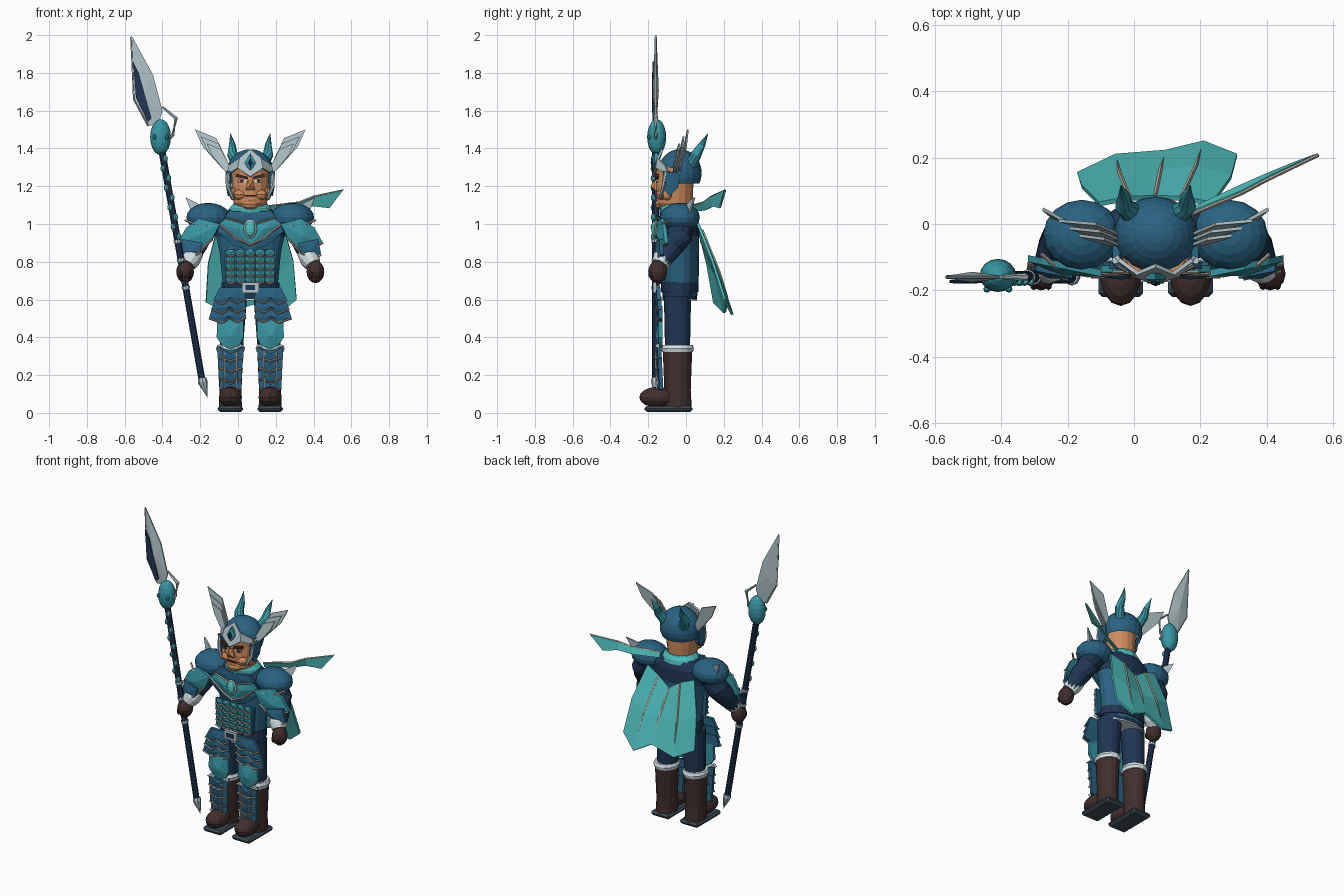
import bpy, bmesh, math
from mathutils import Vector

X0 = 0.065  # the body stands to the side of the spear


def colour(name, r, g, b):
    m = bpy.data.materials.new(name)
    lin = [((c / 255 + 0.055) / 1.055) ** 2.4 for c in (r, g, b)]
    m.diffuse_color = (*lin, 1)
    return m


BLUE = colour("steel_blue", 42, 98, 130)
TEAL = colour("teal", 56, 150, 164)
CLOTH = colour("cape_teal", 80, 190, 190)
NAVY = colour("navy", 31, 54, 83)
SILVER = colour("silver", 176, 195, 200)
FUR = colour("white_fur", 216, 230, 234)
SKIN = colour("skin", 206, 140, 94)
BROWN = colour("dark_brown", 66, 46, 46)
TRIM = colour("bronze_trim", 190, 175, 162)
SOLE = colour("dark_sole", 60, 76, 88)


def make(name, verts, faces, mat, x=X0):
    me = bpy.data.meshes.new(name)
    me.from_pydata([tuple(v) for v in verts], [], faces)
    bm = bmesh.new()
    bm.from_mesh(me)
    bmesh.ops.recalc_face_normals(bm, faces=bm.faces)
    bm.to_mesh(me)
    bm.free()
    me.materials.append(mat)
    ob = bpy.data.objects.new(name, me)
    ob.location.x = x
    bpy.context.collection.objects.link(ob)
    return ob


def skin_rings(name, rings, mat, x):
    n = len(rings[0])
    faces = [(k * n + i, k * n + (i + 1) % n, (k + 1) * n + (i + 1) % n, (k + 1) * n + i)
             for k in range(len(rings) - 1) for i in range(n)]
    faces += [tuple(range(n)), tuple(range((len(rings) - 1) * n, len(rings) * n))]
    return make(name, [v for r in rings for v in r], faces, mat, x)


def loft(name, secs, mat, n=16, x=X0):
    """Stack of ellipses (cx, cy, z, rx, ry)."""
    rings = [[(cx + rx * math.cos(2 * math.pi * (i + .5) / n), cy + ry * math.sin(2 * math.pi * (i + .5) / n), z)
              for i in range(n)] for cx, cy, z, rx, ry in secs]
    return skin_rings(name, rings, mat, x)


def tube(name, path, radii, mat, n=10, x=X0):
    p = [Vector(v) for v in path]
    rings = []
    for k, c in enumerate(p):
        q = (p[min(k + 1, len(p) - 1)] - p[max(k - 1, 0)]).to_track_quat('Z', 'Y')
        rings.append([c + q @ Vector((math.cos(2 * math.pi * i / n), math.sin(2 * math.pi * i / n), 0)) * radii[k]
                      for i in range(n)])
    return skin_rings(name, rings, mat, x)


def trim(name, path, r=0.005, x=X0):
    return tube(name, path, [r] * len(path), TRIM, 4, x)


def ball(name, c, r, mat, x=X0, u=16, v=10):
    bm = bmesh.new()
    bmesh.ops.create_uvsphere(bm, u_segments=u, v_segments=v, radius=1)
    for w in bm.verts:
        w.co = Vector([c[i] + w.co[i] * r[i] for i in range(3)])
    me = bpy.data.meshes.new(name)
    bm.to_mesh(me)
    bm.free()
    me.materials.append(mat)
    ob = bpy.data.objects.new(name, me)
    ob.location.x = x
    bpy.context.collection.objects.link(ob)
    return ob


def plate(name, pts, y, mat, s=1, bulge=0.012, t=0.02, x=X0, lean=0, back=0):
    """Front-facing plate with a raised middle; pts are (x, z)."""
    n = len(pts)
    cx, cz = sum(p[0] for p in pts) / n, sum(p[1] for p in pts) / n
    yy = [y + lean * (p[0] - cx) for p in pts]
    verts = [(s * a, v, b) for (a, b), v in zip(pts, yy)] + [(s * a, v + t, b) for (a, b), v in zip(pts, yy)]
    verts += [(s * cx, y - bulge, cz), (s * cx, y + t + back, cz)]
    faces = [(i, (i + 1) % n, 2 * n) for i in range(n)]
    faces += [(i, (i + 1) % n, n + (i + 1) % n, n + i) for i in range(n)]
    faces += [(n + (i + 1) % n, n + i, 2 * n + 1) for i in range(n)]
    return make(name, verts, faces, mat, x)


def sheet(name, pts, mat, t=0.01, x=X0, faces=None):
    ob = make(name, pts, faces or [tuple(range(len(pts)))], mat, x)
    m = ob.modifiers.new("thickness", 'SOLIDIFY')
    m.thickness, m.offset = t, 0
    return ob


# Torso, pelvis, belt, neck cloth
loft("torso", [(0, -.03, .62, .145, .09), (0, -.03, .7, .15, .097), (0, -.03, .85, .165, .1),
               (0, -.03, .94, .185, .1)], BLUE, 18)
loft("upper_torso", [(0, -.03, .935, .187, .1), (0, -.03, 1.03, .19, .098), (0, -.03, 1.08, .11, .085)], NAVY, 18)
loft("pelvis", [(0, -.033, .6, .15, .09), (0, -.033, .65, .152, .094)], NAVY, 18)
loft("belt", [(0, -.033, .64, .156, .1), (0, -.033, .69, .156, .1)], NAVY, 18)
loft("hip_band", [(0, -.035, .594, .152, .092), (0, -.035, .604, .152, .092)], FUR, 18)
loft("neck_cloth", [(0, -.035, 1.06, .118, .1), (0, -.04, 1.085, .112, .1), (0, -.045, 1.11, .09, .088)], CLOTH, 14)
plate("buckle", [(-.045, .635), (.045, .635), (.045, .69), (-.045, .69)], -.175, SILVER, bulge=0)
plate("buckle_center", [(-.026, .65), (.026, .65), (.026, .676), (-.026, .676)], -.18, NAVY, bulge=0)

# Head and face
loft("head", [(0, -.055, 1.07, .07, .07), (0, -.06, 1.11, .09, .097), (0, -.06, 1.19, .1, .1),
              (0, -.05, 1.29, .1, .1)], SKIN, 16)
loft("forehead", [(0, -.058, 1.25, .1, .1), (0, -.058, 1.305, .104, .104)], SKIN, 16)
plate("nose", [(-.012, 1.23), (.012, 1.23), (.027, 1.18), (-.027, 1.18)], -.168, SKIN, bulge=.02)
ball("chin", (0, -.13, 1.105), (.05, .035, .028), SKIN, u=10, v=6)
plate("mouth", [(-.035, 1.145), (.035, 1.145), (.028, 1.153), (-.028, 1.153)], -.166, BROWN, bulge=0, t=.009)
for s in (-1, 1):
    plate("eye", [(.025, 1.22), (.065, 1.222), (.06, 1.235), (.025, 1.232)], -.156, FUR, s, 0, .009)
    plate("pupil", [(.035, 1.219), (.055, 1.219), (.055, 1.236), (.035, 1.236)], -.16, BROWN, s, 0, .008)
    plate("eyebrow", [(.012, 1.236), (.078, 1.25), (.075, 1.265), (.012, 1.25)], -.164, BROWN, s, 0, .018)
    ball("cheek", (s * .055, -.125, 1.155), (.036, .035, .028), SKIN, u=10, v=6)
    ball("jaw_side", (s * .092, -.1, 1.16), (.02, .026, .035), SKIN, u=10, v=6)

# Helmet: sphere opened for the face and neck
helm = ball("helmet", (0, -.033, 1.27), (.126, .116, .126), BLUE, u=20, v=14)
bm = bmesh.new()
bm.from_mesh(helm.data)
cut = [f for f in bm.faces if f.calc_center_median().z < (1.29 if f.calc_center_median().y < -.07 else 1.21)]
bmesh.ops.delete(bm, geom=cut, context='FACES')
bm.to_mesh(helm.data)
bm.free()
sheet("brow_guard", [(0, -.177, 1.25), (.065, -.155, 1.295), (.122, -.09, 1.26), (.11, -.108, 1.31), (.055, -.148, 1.35),
                     (0, -.125, 1.395), (-.055, -.148, 1.35), (-.11, -.108, 1.31), (-.122, -.09, 1.26),
                     (-.065, -.155, 1.295)], SILVER, .012,
      faces=[(0, 1, 4, 5), (1, 2, 3, 4), (0, 5, 6, 9), (9, 6, 7, 8)])
plate("brow_gem", [(0, 1.27), (.03, 1.325), (0, 1.375), (-.03, 1.325)], -.167, TEAL, bulge=.015)
plate("brow_gem_core", [(0, 1.3), (.014, 1.325), (0, 1.35), (-.014, 1.325)], -.182, NAVY, bulge=.005, t=.009)
for s in (-1, 1):
    sheet("cheek_guard", [(s * .118, -.12, 1.28), (s * .12, -.03, 1.27), (s * .116, -.045, 1.19), (s * .108, -.085, 1.15),
                          (s * .108, -.115, 1.18)], BLUE, .022)
    tube("cheek_edge", [(s * .122, -.11, 1.28), (s * .12, -.12, 1.2), (s * .09, -.14, 1.13)], [.01, .01, .006], SILVER, 6)
    tube("horn", [(s * .065, .025, 1.31), (s * .095, .055, 1.37), (s * .095, .085, 1.42), (s * .105, .117, 1.48)],
         [.034, .028, .018, .001], TEAL, 10)
    # helmet wing of narrow layered feathers
    for k in range(3):
        f, y = 1 - k * .16, -.03 - k * .016
        ty = y + .04 * f
        sheet("helmet_feather", [(s * .1, y, 1.265), (s * .11, y, 1.31), (s * (.1 + .08 * f), ty - .01, 1.27 + .185 * f),
                                 (s * (.1 + .192 * f), ty, 1.27 + .23 * f),
                                 (s * (.1 + .152 * f), ty - .01, 1.27 + .14 * f), (s * .14, y, 1.285)], SILVER, .009)

# Legs, boots and leg armour
for s in (-1, 1):
    c = s * .105
    loft("leg", [(s * .1, -.045, .33, .062, .066), (s * .09, -.045, .62, .075, .072)], NAVY, 14)
    loft("boot", [(c, -.045, .03, .062, .075), (c, -.045, .12, .06, .07), (c, -.045, .335, .07, .078)], BROWN, 14)
    loft("boot_cuff", [(c, -.045, .322, .073, .082), (c, -.045, .342, .079, .087), (c, -.045, .36, .071, .08)], FUR, 14)
    ball("boot_toe", (c, -.15, .083), (.063, .097, .055), BROWN, u=14, v=8)
    sole = loft("sole", [(c, -.0925, .004, .093, .176), (c, -.0925, .036, .097, .182)], SOLE, 4)
    bev = sole.modifiers.new("round_corners", 'BEVEL')
    bev.width = .012
    plate("thigh_plate", [(.035, .5), (.175, .5), (.178, .4), (.15, .36), (.105, .335), (.055, .36), (.035, .4)],
          -.145, TEAL, s, .018)
    for k in range(4):
        z = .35 - k * .055
        w = .068 - k * .003
        plate("greave_plate", [(.105 - w, z), (.105, z - .02), (.105 + w, z), (.105 + w, z - .06), (.105, z - .078),
                               (.105 - w, z - .06)], -.15 + k * .003, BLUE, s, .01)
        trim("greave_trim", [(s * (.105 - w), -.154, z - .058), (c, -.157, z - .076), (s * (.105 + w), -.154, z - .058)])
    for dx in (-.035, .035):
        trim("greave_rib", [(c + dx, -.161, .33), (c + dx * .9, -.156, .13)])
    for dx in (-.055, .055):
        plate("knee_point", [(.105 + dx - .02, .345), (.105 + dx + .02, .345), (.105 + dx, .365)], -.16, SILVER, s, .004)
    # overlapping hip plates
    for k in reversed(range(3)):
        zt, e = .665 - k * .05, .012 * k
        bot = [(.195 + e, zt - .065), (.15, zt - .09), (.11, zt - .065), (.07, zt - .085), (.022, zt - .06)]
        plate("hip_plate", [(.03, zt), (.16 + e * 1.6, zt)] + bot, -.155 + k * .005, BLUE, s, .012)
        trim("hip_trim", [(s * a, -.159 + k * .005, b) for a, b in bot])

# Chest armour and belly scales
for s in (-1, 1):
    plate("lower_chest_plate", [(0, .86), (.09, .885), (.175, .96), (.16, 1.0), (0, .95)], -.135, BLUE, s)
    plate("chest_plate", [(0, .89), (.07, .925), (.165, 1.0), (.13, 1.03), (.06, 1.01), (0, .985)], -.145, TEAL, s)
    trim("chest_trim", [(0, -.15, .888), (s * .07, -.15, .923), (s * .167, -.15, 1.0)], .006)
    plate("collar_plate", [(0, .98), (.14, 1.03), (.11, 1.072), (0, 1.06)], -.135, BLUE, s, .005)
    trim("collar_trim", [(0, -.146, .99), (s * .06, -.147, 1.012), (s * .13, -.146, 1.032)])
plate("belly_backing", [(-.13, .69), (.13, .69), (.14, .86), (-.14, .86)], -.13, BLUE, bulge=0)
for r in range(5):
    for k in range(5):
        a, z, w = (k - 2) * .052, .865 - r * .036, .024
        plate("belly_scale", [(a - w, z), (a + w, z), (a + w, z - .025), (a, z - .038), (a - w, z - .025)],
              -.14, TEAL, 1, .01, .012)
        trim("scale_trim", [(a - w, -.147, z - .027), (a, -.147, z - .039), (a + w, -.147, z - .027)])
ball("chest_gem_mount", (0, -.158, .975), (.036, .012, .052), SILVER, u=14, v=8)
ball("chest_gem", (0, -.166, .975), (.027, .018, .043), CLOTH, u=14, v=8)

# Shoulders, arms, gloves
for s in (-1, 1):
    ball("pauldron", (s * .222, -.032, 1.035), (.116, .105, .077), BLUE, u=16, v=10)
    sheet("shoulder_spike", [(s * .22, -.02, 1.07), (s * .29, .018, 1.115), (s * .34, .045, 1.14),
                             (s * .31, .02, 1.06)], SILVER, .01)
    tube("arm", [(s * .21, -.03, 1.03), (s * .275, -.035, .93), (s * .295, -.075, .88), (s * .325, -.13, .8)],
         [.075, .068, .062, .045], NAVY, 12)
    tube("glove_cuff", [(s * .298, -.1, .85), (s * .315, -.125, .815), (s * .332, -.14, .785)], [.052, .054, .044], FUR, 12)
    ball("glove", (s * .345, -.15, .747), (.047, .05, .06), BROWN, u=12, v=8)
    for k in range(3):
        ball("knuckle", (s * .345 + (k - 1) * .022, -.185, .735), (.011, .014, .025), BROWN, u=8, v=6)
    low = [(.385, .9), (.33, .875), (.27, .85), (.2, .92)]
    plate("upper_arm_plate", [(.16, 1.0), (.27, 1.03), (.34, .98)] + low, -.135, TEAL, s, .02, lean=.2)
    trim("arm_plate_trim", [(s * a, -.14 + .2 * (a - .279), b) for a, b in low], .006)
    low = [(.375, .84), (.35, .815), (.31, .825), (.265, .85)]
    plate("forearm_plate", [(.25, .9), (.36, .92)] + low, -.15, BLUE, s, .015, lean=.2)
    trim("forearm_trim", [(s * a, -.154 + .2 * (a - .318), b) for a, b in low], .006)
    band = [(s * .13, -.135, 1.0), (s * .22, -.148, .99), (s * .3, -.13, 1.0), (s * .345, -.09, 1.02)]
    trim("pauldron_trim", band, .006)

# Cape hanging back, with seams
top = [(-.17, .06, 1.0), (-.08, .077, .965), (0, .08, .91), (.08, .077, .97), (.17, .06, 1.01)]
bot = [(-.235, .15, .585), (-.12, .205, .53), (.03, .217, .58), (.145, .245, .52), (.245, .205, .6)]
mid = [tuple(Vector(a).lerp(Vector(b), .5) + Vector((a[0] * .12, .008, 0))) for a, b in zip(top, bot)]
sheet("cape", top + mid + bot, CLOTH, .014,
      faces=[(r * 5 + i, r * 5 + i + 1, r * 5 + i + 6, r * 5 + i + 5) for r in range(2) for i in range(4)])
for k in (1, 2, 3):
    a, m, b = (Vector(v[k]) + Vector((0, .009, 0)) for v in (top, mid, bot))
    tube("cape_seam", [a, m, m.lerp(b, .6)], [.006, .006, .001], TRIM, 4)

# Scarf end blowing to one side
sheet("scarf_tail", [(.1, .03, 1.095), (.26, .095, 1.115), (.335, .135, 1.145), (.49, .208, 1.18),
                     (.415, .18, 1.085), (.33, .145, 1.095), (.25, .11, 1.075), (.1, .04, 1.065)], CLOTH, .012,
      faces=[(0, 1, 6, 7), (1, 2, 5, 6), (2, 3, 4, 5)])
trim("scarf_trim", [(.1, .025, 1.095), (.26, .092, 1.115), (.335, .132, 1.145), (.49, .207, 1.18), (.415, .178, 1.085)])

# Spear
Y = -.16
foot, head = Vector((-.19, Y, .17)), Vector((-.405, Y, 1.4))
tube("spear_shaft", [foot, head], [.019, .019], NAVY, 10, 0)
tube("spear_butt", [(-.19, Y, .185), (-.187, Y, .165), (-.162, Y, .083)], [.022, .026, .001], SILVER, 8, 0)
for k in range(9):
    p = foot.lerp(head, .62 + k * .042)
    ball("shaft_bead", p + Vector(((-1) ** k * .011, -.014, 0)), (.013, .013, .019), CLOTH, 0, 8, 6)
for f in (.4, .52, .6):
    p, d = foot.lerp(head, f), (head - foot).normalized() * .008
    tube("shaft_ring", [p - d, p + d], [.023, .023], SILVER, 10, 0)
ball("spear_orb", (-.41, Y + .005, 1.46), (.055, .05, .095), TEAL, 0, 16, 10)
for s in (-1, 1):
    ball("orb_stud", (-.41 + s * .033, Y - .036, 1.46), (.011, .011, .014), TEAL, 0, 8, 6)
plate("blade", [(-.565, 2.0), (-.45, 1.79), (-.4, 1.6), (-.42, 1.53), (-.47, 1.52), (-.548, 1.66), (-.558, 1.84)],
      Y - .004, SILVER, 1, .012, .008, 0, back=.012)
plate("blade_dark_inlay", [(-.556, 1.86), (-.525, 1.8), (-.458, 1.56), (-.478, 1.54), (-.54, 1.67)],
      Y - .018, NAVY, 1, .002, .009, 0)
tube("blade_edge", [(-.565, Y, 1.99), (-.558, Y, 1.84), (-.55, Y, 1.66), (-.475, Y, 1.52)], [.006] * 4, SILVER, 4, 0)
tube("blade_hook", [(-.4, Y, 1.62), (-.328, Y, 1.56), (-.345, Y, 1.47), (-.375, Y, 1.43)],
     [.006, .012, .01, .003], SILVER, 6, 0)
